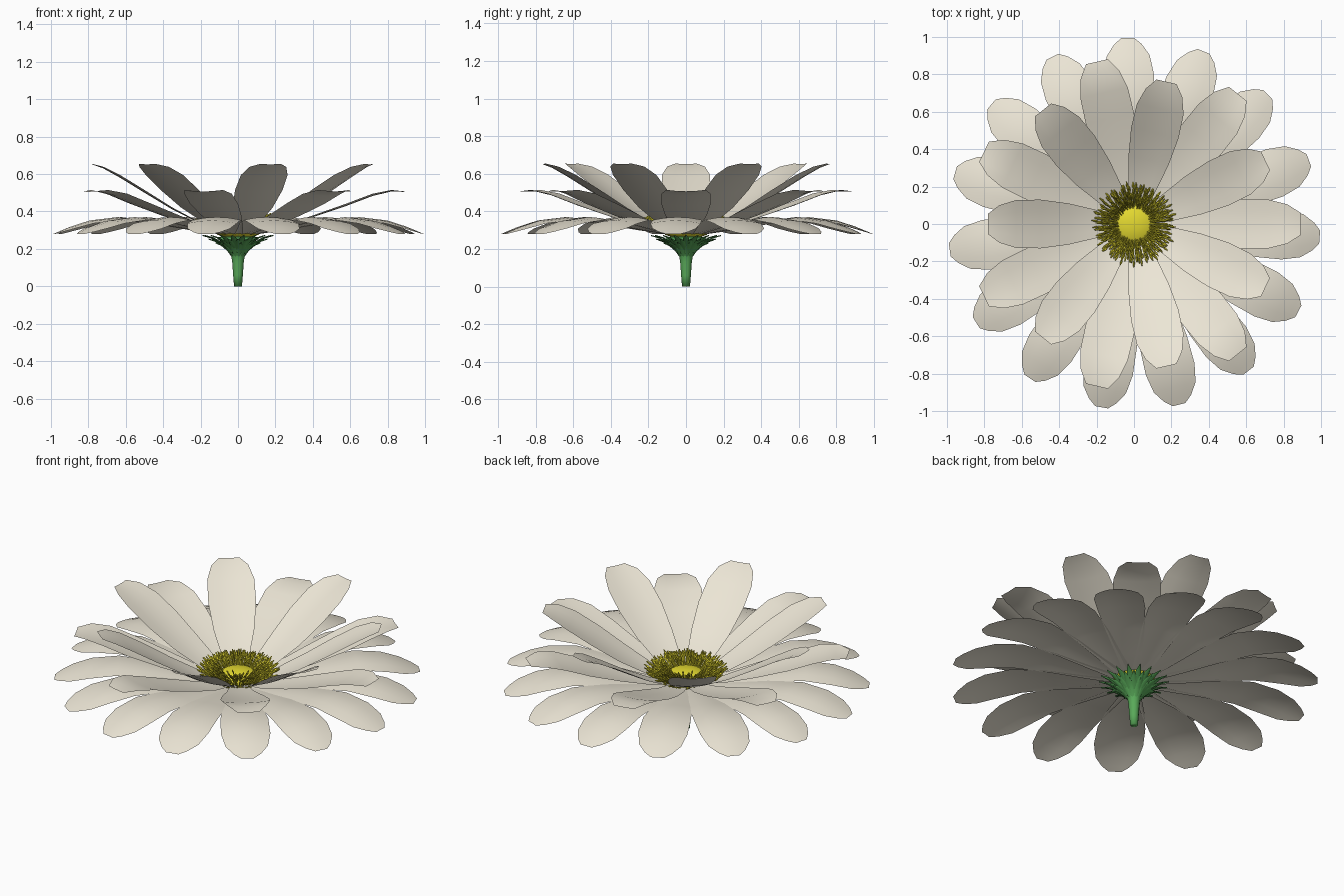
import bpy, bmesh, math, random
from mathutils import Vector, Matrix

if "Cube" in bpy.data.objects:
    bpy.data.objects.remove(bpy.data.objects["Cube"])

random.seed(4)


def material(name, rgb):
    m = bpy.data.materials.new(name)
    m.diffuse_color = (*rgb, 1)
    m.use_nodes = True
    m.node_tree.nodes["Principled BSDF"].inputs["Base Color"].default_value = m.diffuse_color
    return m


CREAM = material("cream", (0.84, 0.79, 0.67))
YELLOW = material("yellow", (0.78, 0.70, 0.03))
GREEN = material("green", (0.10, 0.40, 0.10))


def finish(bm, name, mat, smooth=True):
    me = bpy.data.meshes.new(name)
    bm.to_mesh(me)
    bm.free()
    for p in me.polygons:
        p.use_smooth = smooth
    ob = bpy.data.objects.new(name, me)
    me.materials.append(mat)
    bpy.context.collection.objects.link(ob)
    return ob


def petal(name, rows, angle, cup):
    """Sheet petal pointing outward; rows are (radius, height, half width)."""
    bm = bmesh.new()
    grid = []
    rot = Matrix.Rotation(math.radians(angle), 3, 'Z')
    for r, z, w in rows:
        grid.append([bm.verts.new(rot @ Vector((r, w * t, z + cup * (t * w / 0.13) ** 2)))
                     for t in (-1, -0.5, 0, 0.5, 1)])
    for a, b in zip(grid, grid[1:]):
        for i in range(4):
            bm.faces.new((a[i], b[i], b[i + 1], a[i + 1]))
    finish(bm, name, CREAM)


def lathe(name, profile, sides, mat):
    bm = bmesh.new()
    rings = [[bm.verts.new((r * math.cos(k * math.tau / sides),
                            r * math.sin(k * math.tau / sides), z)) for k in range(sides)]
             for r, z in profile]
    for a, b in zip(rings, rings[1:]):
        for k in range(sides):
            j = (k + 1) % sides
            bm.faces.new((a[k], a[j], b[j], b[k]))
    bm.faces.new(rings[0][::-1])
    bm.faces.new(rings[-1])
    return finish(bm, name, mat)


# Three whorls of petals: outer drooping, middle, inner raised
outer = [(0.06, 0.275, 0.04), (0.25, 0.305, 0.07), (0.45, 0.345, 0.105), (0.65, 0.37, 0.13),
         (0.80, 0.352, 0.134), (0.90, 0.32, 0.115), (0.96, 0.295, 0.075), (0.995, 0.28, 0.035)]
middle = [(0.06, 0.285, 0.04), (0.22, 0.315, 0.075), (0.40, 0.37, 0.11), (0.58, 0.43, 0.132),
          (0.72, 0.483, 0.13), (0.82, 0.507, 0.105), (0.89, 0.505, 0.06)]
inner = [(0.06, 0.29, 0.04), (0.20, 0.335, 0.075), (0.35, 0.41, 0.11), (0.50, 0.50, 0.13),
         (0.63, 0.58, 0.128), (0.72, 0.63, 0.10), (0.78, 0.652, 0.055)]
for label, rows, count, start, cup in (("outer", outer, 15, 92, -0.015),
                                       ("middle", middle, 7, 0, 0.012),
                                       ("inner", inner, 7, 25.7, 0.015)):
    for i in range(count):
        petal(f"{label}_petal_{i + 1}", rows, start + i * 360 / count, cup)

# Yellow centre dome
lathe("flower_centre", [(0.06, 0.26), (0.11, 0.275), (0.125, 0.30), (0.11, 0.325),
                        (0.075, 0.342), (0.035, 0.35), (0.005, 0.352)], 20, YELLOW)

# Ring of stamens leaning outward, each a thin stalk with a thicker pointed head
bm = bmesh.new()
for i in range(420):
    a = i * 2.39996
    f = (i + 0.5) / 420
    p0 = Vector((0.07 + 0.05 * f, 0, 0.325 - 0.035 * f))
    p1 = Vector((0.125 + 0.10 * f + random.uniform(-0.012, 0.01), random.uniform(-0.012, 0.012),
                 0.385 - 0.03 * f + random.uniform(-0.015, 0.02)))
    d = (p1 - p0).normalized()
    u = d.cross(Vector((0, 1, 0))).normalized()
    v = d.cross(u)
    rot = Matrix.Rotation(a, 3, 'Z')
    rings = []
    for t, rad in ((0, 0.003), (0.7, 0.003), (0.82, 0.006), (1, 0.0025)):
        c = p0.lerp(p1, t)
        rings.append([bm.verts.new(rot @ (c + u * rad * math.cos(k * math.pi / 2)
                                          + v * rad * math.sin(k * math.pi / 2))) for k in range(4)])
    for ra, rb in zip(rings, rings[1:]):
        for k in range(4):
            bm.faces.new((ra[k], ra[(k + 1) % 4], rb[(k + 1) % 4], rb[k]))
    bm.faces.new(rings[-1])
bmesh.ops.recalc_face_normals(bm, faces=bm.faces)
finish(bm, "stamens", YELLOW)

# Stem flaring into the green cup
lathe("stem_and_cup", [(0.021, 0), (0.026, 0.06), (0.031, 0.13), (0.038, 0.175), (0.055, 0.205),
                       (0.085, 0.235), (0.11, 0.26), (0.06, 0.272)], 12, GREEN)

# Pointed sepals in overlapping rows around the cup
bm = bmesh.new()
for count, shift, pts in ((18, 0, [(0.05, 0.20, 0.012), (0.10, 0.237, 0.019),
                                   (0.145, 0.262, 0.014), (0.19, 0.275, 0.001)]),
                          (18, 0.5, [(0.042, 0.185, 0.010), (0.08, 0.215, 0.017),
                                     (0.12, 0.242, 0.012), (0.16, 0.256, 0.001)]),
                          (12, 0.25, [(0.036, 0.165, 0.009), (0.058, 0.195, 0.015),
                                      (0.09, 0.222, 0.010), (0.12, 0.235, 0.001)])):
    for i in range(count):
        rot = Matrix.Rotation((i + shift) * math.tau / count, 3, 'Z')
        rows = [[bm.verts.new(rot @ Vector((r, w * t, z - 0.006 * (1 - abs(t)))))
                 for t in (-1, 0, 1)] for r, z, w in pts]
        for ra, rb in zip(rows, rows[1:]):
            for k in range(2):
                bm.faces.new((ra[k], ra[k + 1], rb[k + 1], rb[k]))
finish(bm, "sepals", GREEN)
